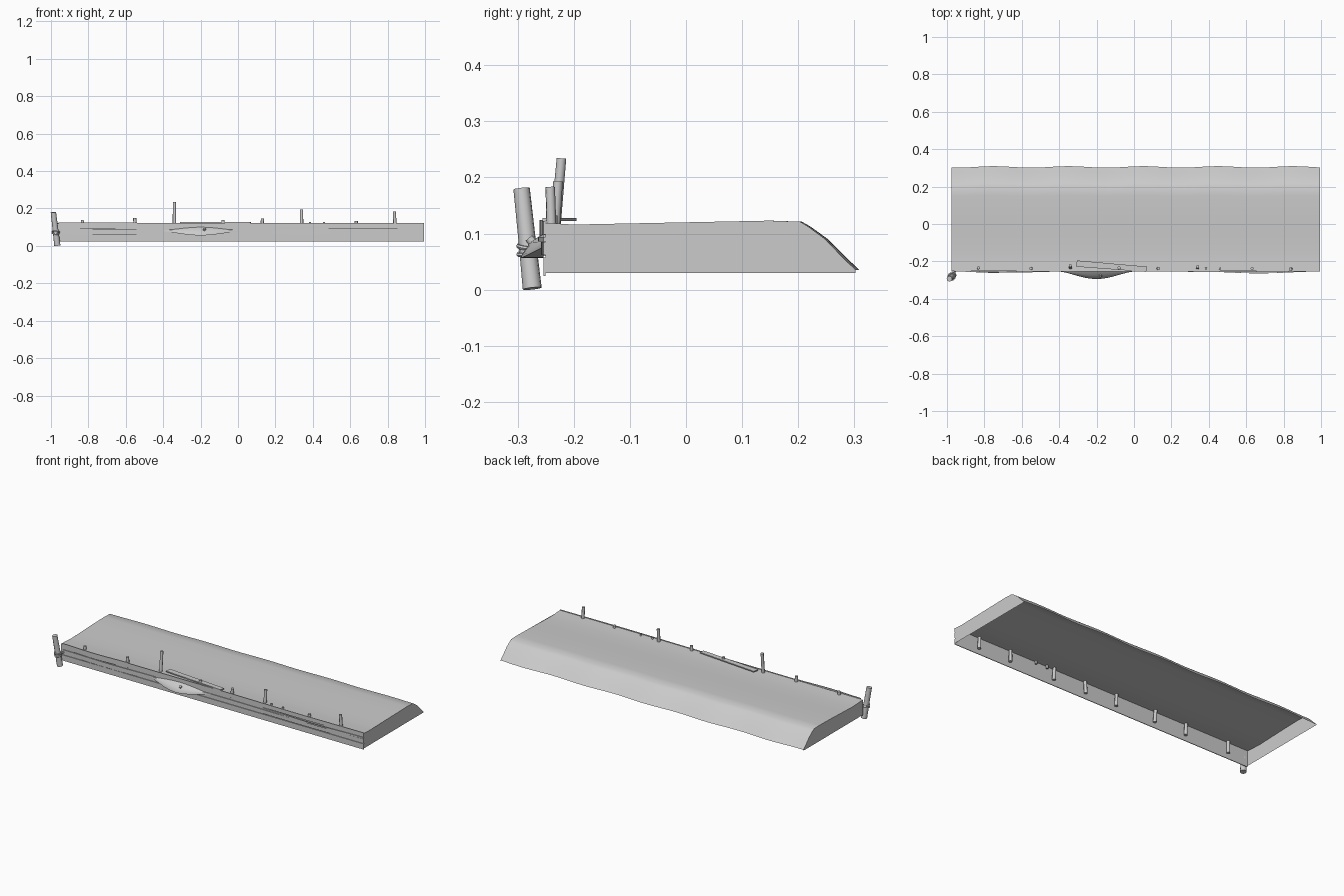
import bpy, bmesh, math
from mathutils import Vector

cube = bpy.data.objects.get("Cube")
if cube:
    bpy.data.objects.remove(cube, do_unlink=True)

grey = bpy.data.materials.new("pale_grey")
grey.use_nodes = True
colour = (0.6, 0.6, 0.6, 1)
grey.diffuse_color = colour
grey.node_tree.nodes["Principled BSDF"].inputs["Base Color"].default_value = colour

LEFT_END, RIGHT_END, WALL_Y, BASE = -0.975, 0.995, -0.25, 0.03


def finish(name, bm, angle=None):
    mesh = bpy.data.meshes.new(name)
    bm.to_mesh(mesh)
    bm.free()
    obj = bpy.data.objects.new(name, mesh)
    bpy.context.collection.objects.link(obj)
    mesh.materials.append(grey)
    if angle:
        bpy.ops.object.select_all(action='DESELECT')
        obj.select_set(True)
        bpy.context.view_layer.objects.active = obj
        bpy.ops.object.shade_smooth_by_angle(angle=math.radians(angle))
    return obj


def grid(name, rows, angle=None, closed=False):
    """Skin a list of equally long point rows; closed rows get end caps."""
    bm = bmesh.new()
    vs = [[bm.verts.new(p) for p in row] for row in rows]
    n = len(rows[0])
    for a, b in zip(vs, vs[1:]):
        for i in range(n if closed else n - 1):
            j = (i + 1) % n
            bm.faces.new((a[i], b[i], b[j], a[j]))
    if closed:
        bm.faces.new(vs[0])
        bm.faces.new(reversed(vs[-1]))
        bmesh.ops.recalc_face_normals(bm, faces=bm.faces)
    return finish(name, bm, angle)


def post(name, bottom, top, radius, sides=8):
    """Slightly tapered log between two points."""
    a, b = Vector(bottom), Vector(top)
    turn = (b - a).to_track_quat('Z', 'Y')
    rows = []
    for t, r in ((0, 1.1), (0.5, 1.0), (1, 0.95)):
        rows.append([a.lerp(b, t) + turn @ Vector((
            radius * r * math.cos(k * math.tau / sides),
            radius * r * math.sin(k * math.tau / sides), 0)) for k in range(sides)])
    return grid(name, rows, 50, True)


def plank(name, x0, x1, z0, z1, y=WALL_Y, bulge=0.0, thick=0.004, taper=0.0):
    """Board along the wall, bowed outwards, with optional narrowed ends."""
    rows = []
    for i in range(17):
        t = i / 16
        bow = math.sin(math.pi * t) ** 2
        mid, half = (z0 + z1) / 2, (z1 - z0) / 2 * (1 - taper * (1 - bow))
        yy = y - bulge * bow
        rows.append([(x0 + (x1 - x0) * t, yy + dy, mid + s * half)
                     for dy, s in ((0, -1), (-thick, -1), (-thick, 1), (0, 1))])
    return grid(name, rows, 30, True)


# Earth bank: gently dished top and a sloping back with a wavy foot
profile = [(-0.25, 0.119), (-0.2, 0.116), (-0.15, 0.114), (-0.06, 0.117),
           (0.05, 0.121), (0.15, 0.123), (0.205, 0.121), (0.22, 0.112),
           (0.25, 0.09), (0.28, 0.059), (0.305, 0.035)]


def bank_row(x):
    wave = 0.004 * math.cos(math.tau * (x - 0.05) / 0.4)
    return [(x, y + wave * max(0, (y - 0.1) / 0.2), z) for y, z in profile]


rows = [bank_row(LEFT_END + (RIGHT_END - LEFT_END) * i / 60) for i in range(61)]
grid("bank_top", rows, 60)

# Bank ends and the sheet behind the boards
for name, row in (("bank_end_right", rows[0]), ("bank_end_left", rows[-1])):
    bm = bmesh.new()
    x = row[0][0]
    pts = row + [(x, row[-1][1], BASE), (x, WALL_Y, BASE)]
    if x > 0:
        pts = pts[::-1]
    bm.faces.new([bm.verts.new(p) for p in pts])
    bmesh.ops.triangulate(bm, faces=bm.faces)
    finish(name, bm)
grid("bank_front", [[(x, WALL_Y, BASE), (x, WALL_Y, 0.119)] for x in (RIGHT_END, LEFT_END)])

# Weathered boards on the front
plank("bottom_board", LEFT_END, RIGHT_END, 0.024, 0.057)
plank("middle_board_right", -0.96, -0.36, 0.061, 0.088, bulge=0.006)
plank("middle_board_centre", -0.4, 0.16, 0.06, 0.085)
plank("middle_board_left", 0.12, RIGHT_END, 0.062, 0.085, bulge=0.004)
plank("upper_board_right", -0.96, -0.54, 0.092, 0.124, bulge=0.007)
plank("upper_board_centre", -0.55, 0.13, 0.097, 0.122)
plank("upper_board_left", 0.12, RIGHT_END, 0.098, 0.122, bulge=0.003)
plank("sprung_board_left", 0.34, RIGHT_END, 0.086, 0.094, bulge=0.01)

# Broken board flaring out from the wall
rows = []
for i in range(21):
    t = i / 20
    bow = math.sin(math.pi * t) ** 1.5
    x = -0.4 + 0.4 * t
    y, out = WALL_Y - 0.004, 0.04 * bow
    top, low = 0.084 + 0.016 * bow, 0.08 - 0.02 * bow
    rows.append([(x, y, top), (x, y - out * 0.6, (top + low) / 2 + 0.004),
                 (x, y - out, low), (x, y - out, low - 0.004), (x, y, low - 0.004)])
grid("flared_board", rows, 40, True)
post("board_peg", (-0.18, -0.27, 0.08), (-0.18, -0.28, 0.092), 0.008)

# Loose board lying on the bank
bm = bmesh.new()
corners = [(-0.31, -0.228), (0.065, -0.256), (0.07, -0.228), (-0.305, -0.195)]
bottom = bm.faces.new([bm.verts.new((x, y, 0.122)) for x, y in corners])
ext = bmesh.ops.extrude_face_region(bm, geom=[bottom])
for v in ext["geom"]:
    if isinstance(v, bmesh.types.BMVert):
        v.co.z += 0.006
bmesh.ops.recalc_face_normals(bm, faces=bm.faces)
finish("loose_board", bm)

# Row of posts behind the boards: x, top height, lean in x and y
for i, (x, top, lean_x, lean_y) in enumerate((
        (-0.835, 0.137, 0.004, 0.004), (-0.548, 0.15, -0.004, 0.0),
        (-0.34, 0.234, 0.0, 0.016), (-0.08, 0.138, 0.0, 0.004),
        (0.125, 0.147, 0.006, 0.0), (0.34, 0.193, 0.0, 0.01),
        (0.632, 0.132, 0.0, 0.0), (0.842, 0.183, -0.006, -0.004))):
    post(f"post_{i + 1}", (x, -0.238, 0.05), (x + lean_x, -0.238 + lean_y, top), 0.009)
for i, x in enumerate((0.385, 0.46)):
    post(f"stub_{i + 1}", (x, -0.238, 0.1), (x, -0.238, 0.127), 0.006)

# Leaning end post with its binding
post("end_post", (-0.966, -0.274, 0.002), (-0.987, -0.293, 0.18), 0.0155, 10)
for i, z in enumerate((0.066, 0.076)):
    bpy.ops.mesh.primitive_torus_add(
        major_radius=0.018, minor_radius=0.004, major_segments=16, minor_segments=6,
        location=(-0.975, -0.281, z), rotation=(0.2 - 0.3 * i, 0.15, 0))
    ring = bpy.context.object
    ring.name = f"binding_{i + 1}"
    ring.data.materials.append(grey)
post("binding_tie", (-0.975, -0.295, 0.07), (-0.955, -0.25, 0.075), 0.005, 6)
